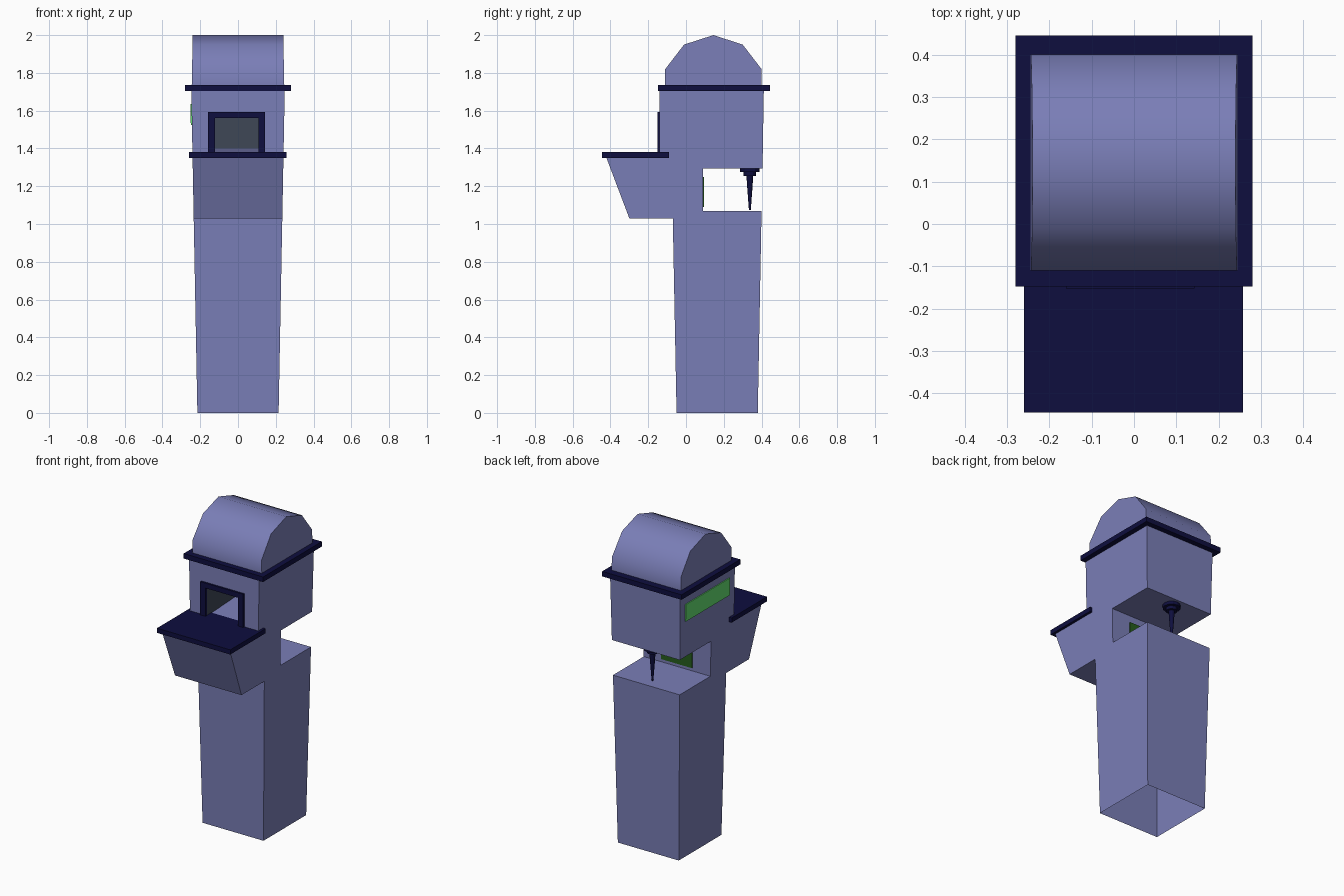
import bpy, bmesh, math

if "Cube" in bpy.data.objects:
    bpy.data.objects.remove(bpy.data.objects["Cube"])


def material(name, rgb):
    lin = [((c / 255 + 0.055) / 1.055) ** 2.4 if c > 10 else c / 255 / 12.92 for c in rgb]
    m = bpy.data.materials.new(name)
    m.diffuse_color = (*lin, 1)
    m.use_nodes = True
    m.node_tree.nodes["Principled BSDF"].inputs["Base Color"].default_value = m.diffuse_color
    return m


LAVENDER = material("lavender", (122, 126, 183))
NAVY = material("navy", (14, 14, 62))
SLATE = material("slate interior", (63, 71, 86))
GREEN = material("bright green", (100, 222, 112))
DARK_GREEN = material("dark green", (38, 92, 28))


def half_width(z):
    """Body flares slightly with height."""
    return 0.215 + 0.019 * z


def finish(bm, name, mats):
    me = bpy.data.meshes.new(name)
    bm.to_mesh(me)
    bm.free()
    ob = bpy.data.objects.new(name, me)
    bpy.context.collection.objects.link(ob)
    for m in mats:
        me.materials.append(m)
    return ob


def box(name, lo, hi, mat):
    bm = bmesh.new()
    bmesh.ops.create_cube(bm, size=1)
    for v in bm.verts:
        v.co = [l + (c + 0.5) * (h - l) for c, l, h in zip(v.co, lo, hi)]
    return finish(bm, name, [mat])


def side_profile(points, width):
    """Loft a (y, z) outline across x, with the half width depending on z."""
    bm = bmesh.new()
    left = [bm.verts.new((-width(z), y, z)) for y, z in points]
    right = [bm.verts.new((width(z), y, z)) for y, z in points]
    bm.faces.new(left)
    bm.faces.new(right[::-1])
    for i in range(len(points)):
        j = (i + 1) % len(points)
        bm.faces.new((left[j], left[i], right[i], right[j]))
    bmesh.ops.recalc_face_normals(bm, faces=bm.faces[:])
    return bm


# Body shell with notch at the back and sloped chin at the front
bm = side_profile([(-0.05, 0), (0.38, 0), (0.4, 1.07), (0.09, 1.07), (0.09, 1.295),
                   (0.405, 1.295), (0.412, 1.715), (-0.14, 1.715), (-0.14, 1.36),
                   (-0.425, 1.36), (-0.3, 1.03), (-0.07, 1.03)], half_width)

# Window cut into the front, with a dark cavity behind it
front = next(f for f in bm.faces if f.normal.y < -0.9 and f.calc_center_median().z > 1.4)
bmesh.ops.inset_individual(bm, faces=[front], thickness=0.05)
for v in front.verts:
    v.co = (0.11 if v.co.x > 0 else -0.125, -0.14, 1.565 if v.co.z > 1.5 else 1.375)
back = bmesh.ops.extrude_discrete_faces(bm, faces=[front])["faces"][0]
for v in back.verts:
    v.co.y = 0.37
    if v.co.z < 1.5:
        v.co.z = 1.4
back.material_index = 1
for e in back.edges:
    for f in e.link_faces:
        f.normal_update()
        if f is not back and f.normal.z < 0.7:
            f.material_index = 1

# Open underside
bottom = [f for f in bm.faces if all(v.co.z < 0.01 for v in f.verts)]
bmesh.ops.delete(bm, geom=bottom, context="FACES_ONLY")
finish(bm, "body", [LAVENDER, SLATE])

# Rounded roof
bm = side_profile([(-0.11, 1.73), (-0.11, 1.82), (-0.01, 1.95), (0.145, 2.0),
                   (0.3, 1.95), (0.4, 1.82), (0.4, 1.73)],
                  lambda z: 0.245 - 0.02 * (z - 1.73))
roof = finish(bm, "roof", [LAVENDER])
bpy.ops.object.select_all(action="DESELECT")
roof.select_set(True)
bpy.context.view_layer.objects.active = roof
bpy.ops.object.shade_smooth_by_angle(angle=math.radians(50))

# Cornice and counter
box("cornice", (-0.28, -0.147, 1.705), (0.28, 0.445, 1.737), NAVY)
box("counter", (-0.26, -0.445, 1.35), (0.257, -0.09, 1.38), NAVY)

# Window frame
box("frame_left", (-0.16, -0.152, 1.375), (-0.123, -0.135, 1.592), NAVY)
box("frame_right", (0.108, -0.152, 1.375), (0.143, -0.135, 1.592), NAVY)
box("frame_top", (-0.124, -0.152, 1.56), (0.109, -0.135, 1.592), NAVY)

# Sign plate on the left side, following the flare
sign = box("side_sign", (0, -0.085, 1.525), (1, 0.36, 1.635), GREEN)
for v in sign.data.vertices:
    v.co.x = -half_width(v.co.z) - (0.006 if v.co.x < 0.5 else -0.002)

# Dark panel at the back of the notch
box("notch_panel", (-0.11, 0.088, 1.09), (0.11, 0.096, 1.25), DARK_GREEN)

# Nozzle hanging from the notch ceiling
rings = [(0.052, 1.297), (0.052, 1.275), (0.033, 1.275), (0.033, 1.255),
         (0.018, 1.255), (0.013, 1.18), (0.005, 1.075)]
bm = bmesh.new()
N = 12
loops = [[bm.verts.new((r * math.cos(2 * math.pi * k / N),
                        0.338 + r * math.sin(2 * math.pi * k / N), z))
          for k in range(N)] for r, z in rings]
for a, b in zip(loops, loops[1:]):
    for k in range(N):
        bm.faces.new((a[k], b[k], b[(k + 1) % N], a[(k + 1) % N]))
bm.faces.new(loops[0])
bm.faces.new(loops[-1][::-1])
bmesh.ops.recalc_face_normals(bm, faces=bm.faces[:])
finish(bm, "nozzle", [NAVY])
